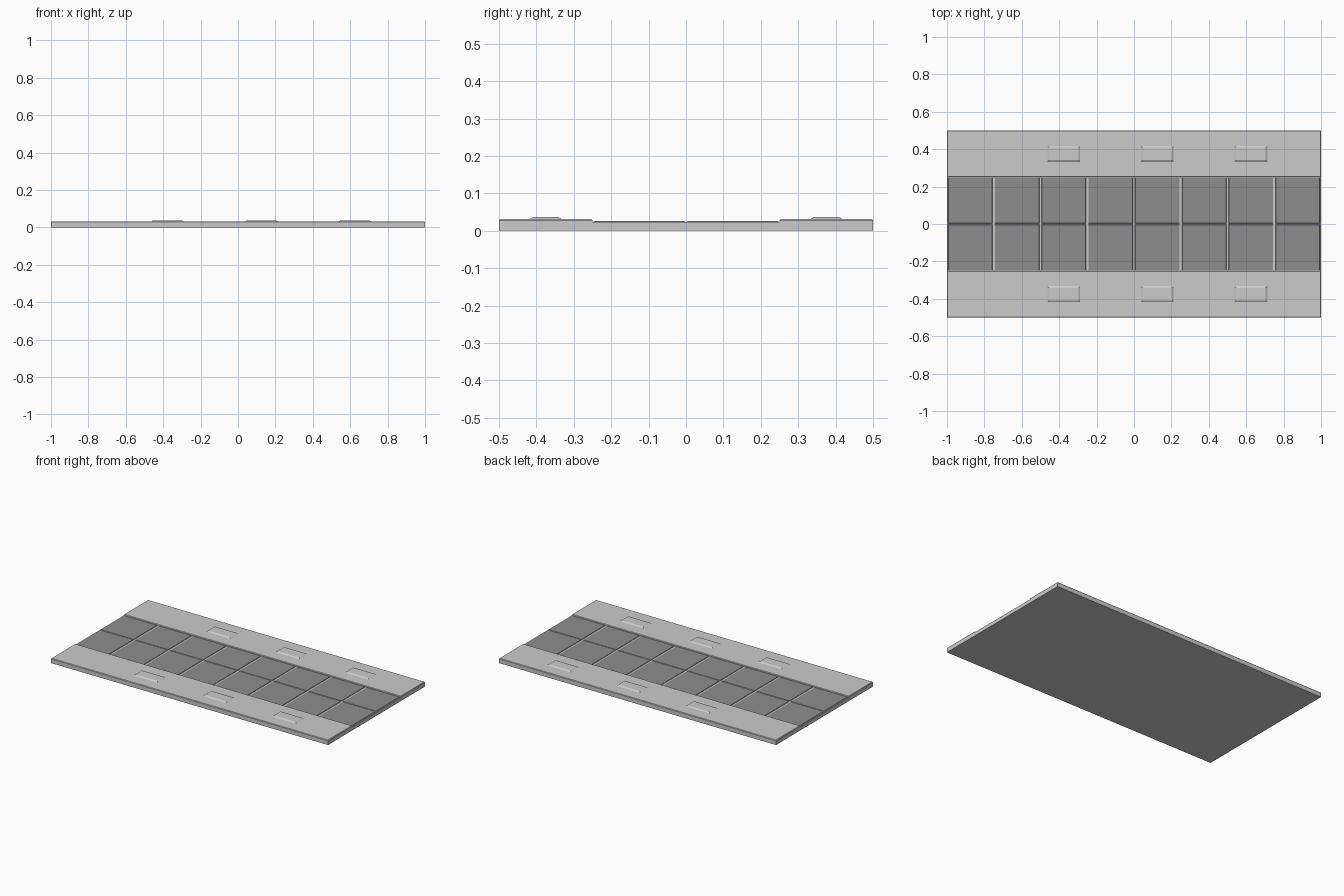
import bpy, bmesh

if "Cube" in bpy.data.objects:
    bpy.data.objects.remove(bpy.data.objects["Cube"])

dark = bpy.data.materials.new("dark_panel")
dark.diffuse_color = (0.27, 0.27, 0.27, 1)
dark.use_nodes = True
dark.node_tree.nodes["Principled BSDF"].inputs["Base Color"].default_value = dark.diffuse_color


def slab(bm, cx, cy, hx, hy, z0, z1, inset=0.0):
    """Box with an optionally smaller top, giving sloped sides."""
    rings = []
    for z, d in ((z0, 0), (z1, inset)):
        rings.append([bm.verts.new((cx + sx * (hx - d), cy + sy * (hy - d), z))
                      for sx, sy in ((-1, -1), (1, -1), (1, 1), (-1, 1))])
    low, top = rings
    bm.faces.new(low[::-1])
    bm.faces.new(top)
    for i in range(4):
        j = (i + 1) % 4
        bm.faces.new((low[i], low[j], top[j], top[i]))


def make(name, slabs, mat=None):
    bm = bmesh.new()
    for s in slabs:
        slab(bm, *s)
    me = bpy.data.meshes.new(name)
    bm.to_mesh(me)
    bm.free()
    if mat:
        me.materials.append(mat)
    ob = bpy.data.objects.new(name, me)
    bpy.context.collection.objects.link(ob)
    return ob


# base plate
make("base_plate", [(0, 0, 1, 0.5, 0, 0.0235)])

# two rows of square dark floor tiles with narrow gaps
make("floor_tiles", [(-0.875 + 0.25 * i, y, 0.119, 0.122, 0.0235, 0.0265, 0.002)
                     for i in range(8) for y in (-0.125, 0.125)], dark)

for side, y in (("front", -0.375), ("back", 0.375)):
    # raised side border: straight foot, then a chamfered upper layer
    make(side + "_border", [(0, y, 1, 0.125, 0.0235, 0.0275),
                            (0, y, 1, 0.125, 0.0275, 0.031, 0.003)])
    # sloped raised pads on the border
    make(side + "_pads", [(x, y, 0.0875, 0.043, 0.031, 0.037, 0.009)
                          for x in (-0.375, 0.125, 0.625)])
